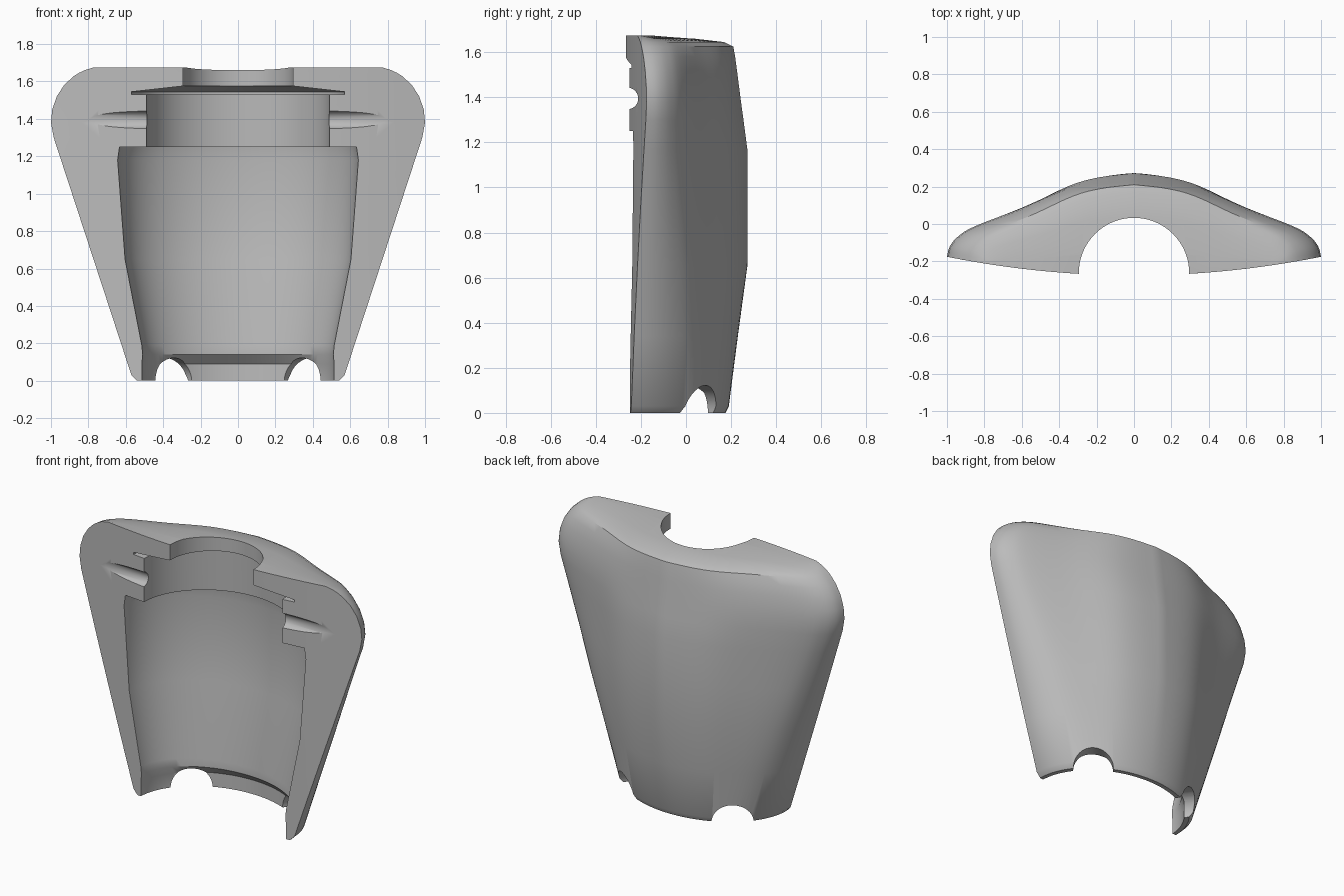
import bpy, bmesh, math
from mathutils import Matrix, Vector

if "Cube" in bpy.data.objects:
    bpy.data.objects.remove(bpy.data.objects["Cube"], do_unlink=True)

grey = bpy.data.materials.new("plain grey")
grey.use_nodes = True
grey.diffuse_color = (0.5, 0.5, 0.5, 1)
grey.node_tree.nodes["Principled BSDF"].inputs["Base Color"].default_value = (0.5, 0.5, 0.5, 1)


def loft(name, rings):
    """Skin a stack of equal-length closed rings and cap both ends."""
    bm = bmesh.new()
    loops = [[bm.verts.new(p) for p in ring] for ring in rings]
    n = len(loops[0])
    for low, high in zip(loops, loops[1:]):
        for i in range(n):
            j = (i + 1) % n
            bm.faces.new((low[i], low[j], high[j], high[i]))
    bm.faces.new(loops[0][::-1])
    bm.faces.new(loops[-1])
    bmesh.ops.recalc_face_normals(bm, faces=bm.faces)
    mesh = bpy.data.meshes.new(name)
    bm.to_mesh(mesh)
    bm.free()
    obj = bpy.data.objects.new(name, mesh)
    bpy.context.collection.objects.link(obj)
    mesh.materials.append(grey)
    return obj


def tube(name, centre, axis, radius, length):
    """Round cutter along any axis."""
    turn = Vector(axis).to_track_quat("Z", "Y").to_matrix()
    rings = []
    for h in (-length / 2, length / 2):
        rings.append([Vector(centre) + turn @ Vector((radius * math.cos(a), radius * math.sin(a), h))
                      for a in (math.tau * i / 48 for i in range(48))])
    return loft(name, rings)


def spline(points, s):
    """Smooth interpolation through evenly spaced 2D points, s from 0 to 1."""
    last = len(points) - 1
    i = min(int(s * last), last - 1)
    t = s * last - i
    p = [Vector(points[min(max(k, 0), last)]) for k in range(i - 1, i + 3)]
    return 0.5 * (2 * p[1] + (p[2] - p[0]) * t + (2 * p[0] - 5 * p[1] + 4 * p[2] - p[3]) * t ** 2
                  + (3 * p[1] - p[0] - 3 * p[2] + p[3]) * t ** 3)


# Outer shell: rounded-triangle section above, half ellipse at the foot
SHOULDER = [(0, 1), (.2, .95), (.37, .85), (.6, .62), (.85, .39), (.94, .26), (.985, .13), (1, 0)]
BACK_HALF = 28
FRONT = 24


def front_y(x):
    return -0.275 + 0.1 * x * x


def section(z, width, depth):
    blend = min(max(z / 1.17, 0), 1)
    base = front_y(width)
    half = []
    for i in range(BACK_HALF + 1):
        s = i / BACK_HALF
        foot = Vector((math.sin(s * math.pi / 2), math.cos(s * math.pi / 2)))
        p = foot.lerp(spline(SHOULDER, s), blend)
        half.append((p.x * width, base + (depth - base) * p.y, z))
    left = [(-x, y, z) for x, y, z in half[:0:-1]]
    front = []
    for i in range(1, FRONT):
        x = width * (1 - 2 * i / FRONT)
        front.append((x, front_y(x), z))
    return left + half + front


def width_at(z):
    if z < 0.03:
        return 0.54
    if z <= 1.3:
        return 0.57 + (z - 0.03) * 0.327
    return 0.72 + 0.28 * math.sqrt(max(0, 1 - ((z - 1.385) / 0.295) ** 2))


BACK = [(0, .175), (.03, .19), (.34, .23), (.65, .272), (.91, .272), (1.17, .272), (1.3, .255),
        (1.38, .244), (1.45, .235), (1.52, .226), (1.58, .218), (1.625, .21), (1.645, .17),
        (1.66, .04), (1.675, -.15)]
shell = loft("shell", [section(z, width_at(z), d) for z, d in BACK])

# Hollow: foot bore, main chamber, neck, collar slot and mouth
HOLLOW = [(.515, .41, -.1), (.515, .41, .09), (.51, .36, .14), (.515, .36, .19), (.605, .45, .65),
          (.645, .47, 1.18), (.635, .46, 1.25), (.49, .44, 1.251), (.49, .43, 1.53),
          (.57, .445, 1.531), (.57, .445, 1.545), (.3, .3, 1.575), (.295, .295, 1.576),
          (.295, .295, 1.8)]
cutters = [loft("hollow_cutter", [
    [(a * math.cos(t), -0.262 + b * math.sin(t), z) for t in (math.tau * i / 96 for i in range(96))]
    for a, b, z in HOLLOW])]

# Cross pin channel and the two foot notches
cutters.append(tube("pin_cutter", (0, -0.26, 1.395), (1, 0, 0), 0.048, 1.8))
for side in (-1, 1):
    cutters.append(tube("notch_cutter", (side * 0.38, 0.07, 0), (side * 0.6, 0.8, 0), 0.122, 0.5))

bpy.context.view_layer.objects.active = shell
for cutter in cutters:
    mod = shell.modifiers.new(cutter.name, "BOOLEAN")
    mod.operation = "DIFFERENCE"
    mod.solver = "EXACT"
    mod.object = cutter
    bpy.ops.object.modifier_apply(modifier=mod.name)
for cutter in cutters:
    bpy.data.objects.remove(cutter, do_unlink=True)

# Smooth curved walls, crisp cut edges
bpy.ops.object.select_all(action="DESELECT")
shell.select_set(True)
bpy.ops.object.shade_smooth_by_angle(angle=math.radians(30))
